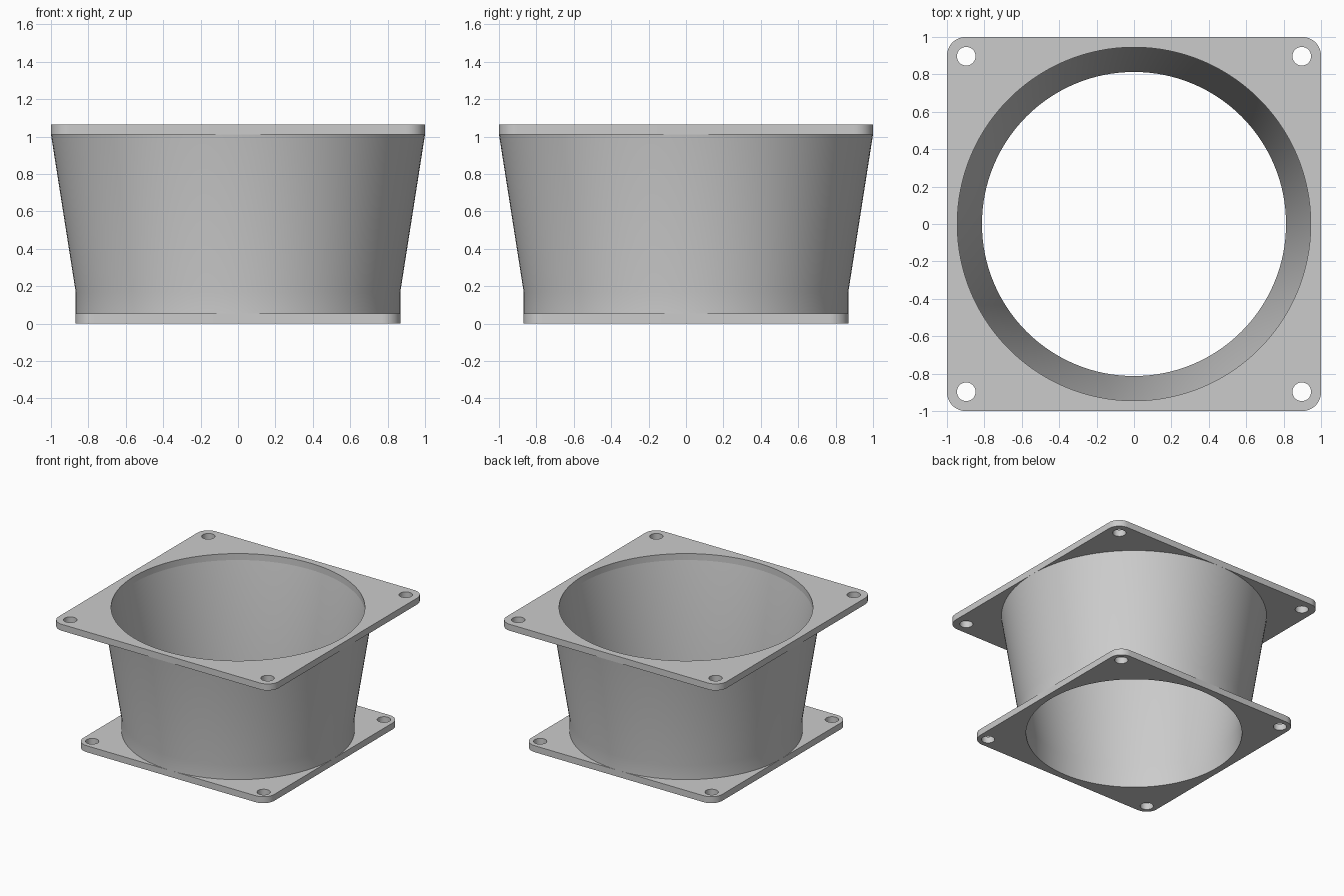
import bpy
import bmesh
from math import cos, sin, pi

cube = bpy.data.objects.get("Cube")
if cube:
    bpy.data.objects.remove(cube)

SEGMENTS = 128
PLATE = 0.053        # flange thickness
HEIGHT = 1.065
WALL = 0.055         # duct wall thickness
TOP, BOTTOM = 1.0, 0.868   # half widths of the two flanges

grey = bpy.data.materials.new("light grey plastic")
grey.use_nodes = True
grey.diffuse_color = (0.6, 0.6, 0.6, 1)
grey.node_tree.nodes["Principled BSDF"].inputs["Base Color"].default_value = (0.6, 0.6, 0.6, 1)


def circle(radius, count, cx=0, cy=0):
    return [(cx + radius * cos(2 * pi * i / count), cy + radius * sin(2 * pi * i / count))
            for i in range(count)]


def rounded_square(half, radius, steps=12):
    points = []
    for quarter, (sx, sy) in enumerate([(1, 1), (-1, 1), (-1, -1), (1, -1)]):
        for i in range(steps + 1):
            a = (quarter + i / steps) * pi / 2
            points.append((sx * (half - radius) + radius * cos(a),
                           sy * (half - radius) + radius * sin(a)))
    return points


def smooth(obj):
    bpy.ops.object.select_all(action="DESELECT")
    obj.select_set(True)
    bpy.context.view_layer.objects.active = obj
    bpy.ops.object.shade_smooth_by_angle(angle=pi / 6)


def flange(name, half, hole_offset, z):
    """Rounded square plate with a round opening and four screw holes."""
    curve = bpy.data.curves.new(name + "_outline", "CURVE")
    curve.dimensions = "2D"
    curve.fill_mode = "BOTH"
    curve.extrude = PLATE / 2
    loops = [rounded_square(half, 0.1), circle(half - WALL, SEGMENTS)]
    loops += [circle(0.05, 32, sx * hole_offset, sy * hole_offset)
              for sx in (-1, 1) for sy in (-1, 1)]
    for loop in loops:
        spline = curve.splines.new("POLY")
        spline.points.add(len(loop) - 1)
        for point, (x, y) in zip(spline.points, loop):
            point.co = (x, y, 0, 1)
        spline.use_cyclic_u = True
    obj = bpy.data.objects.new(name, curve)
    bpy.context.collection.objects.link(obj)
    obj.location.z = z + PLATE / 2
    bpy.ops.object.select_all(action="DESELECT")
    obj.select_set(True)
    bpy.context.view_layer.objects.active = obj
    bpy.ops.object.convert(target="MESH")
    obj = bpy.context.object
    bm = bmesh.new()
    bm.from_mesh(obj.data)
    bmesh.ops.remove_doubles(bm, verts=bm.verts, dist=0.0001)
    bmesh.ops.recalc_face_normals(bm, faces=bm.faces)
    bm.to_mesh(obj.data)
    bm.free()
    obj.data.materials.clear()
    obj.data.materials.append(grey)
    smooth(obj)


def duct(name):
    """Straight collar that flares into a cone, with an inner and outer wall."""
    outer = [(BOTTOM, PLATE), (BOTTOM, 0.17), (TOP, HEIGHT - PLATE)]
    profile = outer + [(r - WALL, z) for r, z in reversed(outer)]
    bm = bmesh.new()
    rings = [[bm.verts.new((x, y, z)) for x, y in circle(r, SEGMENTS)] for r, z in profile]
    for a, b in zip(rings, rings[1:] + rings[:1]):
        for i in range(SEGMENTS):
            j = (i + 1) % SEGMENTS
            bm.faces.new((a[i], a[j], b[j], b[i]))
    bmesh.ops.recalc_face_normals(bm, faces=bm.faces)
    mesh = bpy.data.meshes.new(name)
    bm.to_mesh(mesh)
    bm.free()
    mesh.materials.append(grey)
    obj = bpy.data.objects.new(name, mesh)
    bpy.context.collection.objects.link(obj)
    smooth(obj)


flange("bottom_flange", BOTTOM, 0.78, 0)
flange("top_flange", TOP, 0.897, HEIGHT - PLATE)
duct("tapered_duct")
